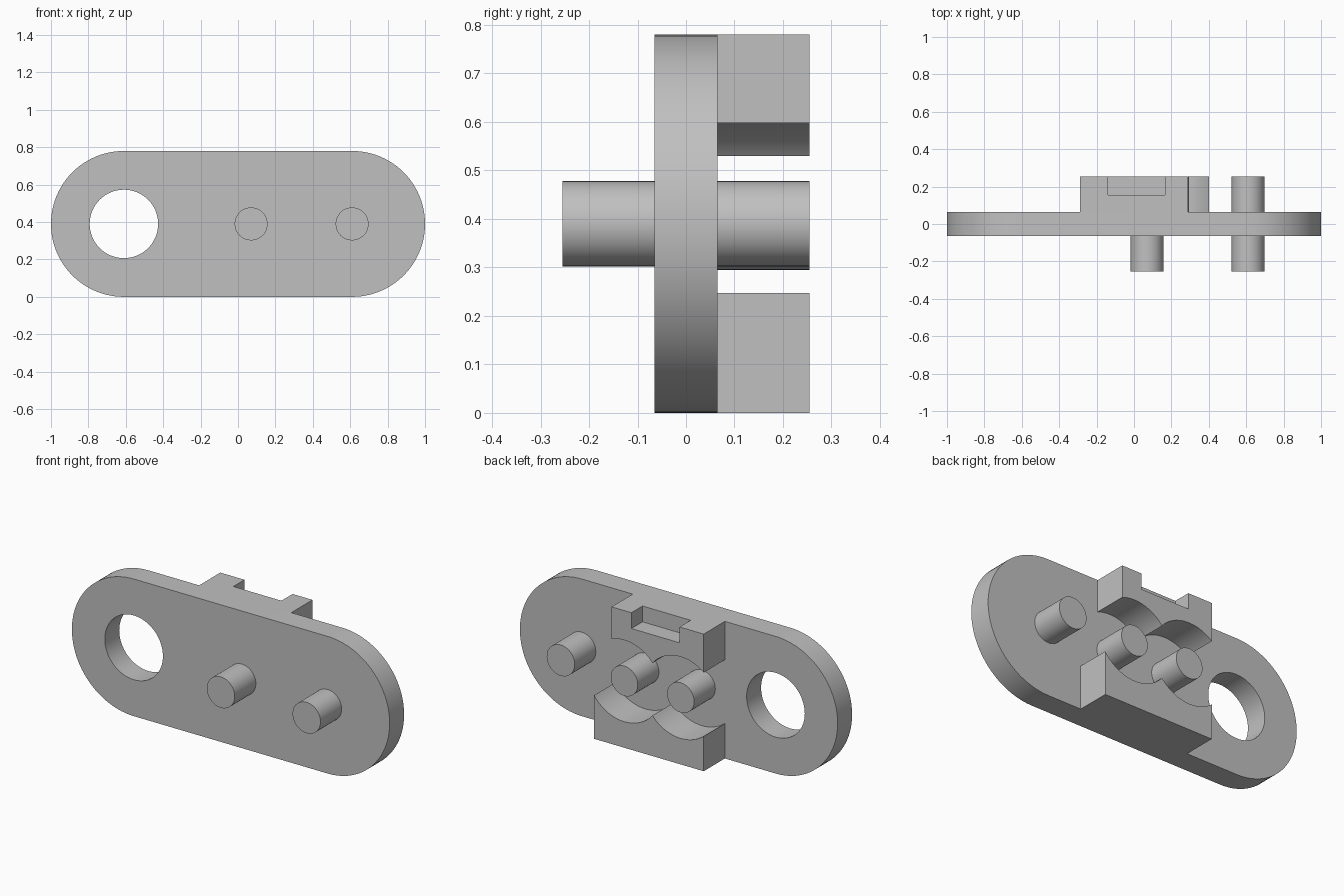
import bpy, bmesh
from math import sin, cos, pi, radians

cube = bpy.data.objects.get("Cube")
if cube:
    bpy.data.objects.remove(cube, do_unlink=True)

# Single plain grey
grey = bpy.data.materials.new("plain_grey")
grey.use_nodes = True
COLOUR = (0.53, 0.53, 0.53, 1)
grey.diffuse_color = COLOUR
grey.node_tree.nodes["Principled BSDF"].inputs["Base Color"].default_value = COLOUR

HEIGHT, END_X = 0.78, 0.61
R_END = HEIGHT / 2
FACE, BACK = 0.065, 0.255      # plate half thickness, reach of pins and blocks
PIN_R = 0.088
GEAR_X, GEAR_Z = (0.21, -0.145), 0.38
POCKET_R = 0.232


def arc(cx, cz, r, start, end, n):
    return [(cx + r * cos(start + (end - start) * i / n),
             cz + r * sin(start + (end - start) * i / n)) for i in range(n + 1)]


def circle(cx, cz, r, n=64):
    return arc(cx, cz, r, 0, 2 * pi, n)[:-1]


def rect(x0, x1, z0, z1):
    return [(x0, z0), (x1, z0), (x1, z1), (x0, z1)]


def prism(name, profile, y0, y1):
    """Extrude an x-z outline from y0 to y1."""
    bm = bmesh.new()
    face = bm.faces.new([bm.verts.new((x, y0, z)) for x, z in profile])
    grown = bmesh.ops.extrude_face_region(bm, geom=[face])["geom"]
    moved = [v for v in grown if isinstance(v, bmesh.types.BMVert)]
    bmesh.ops.translate(bm, verts=moved, vec=(0, y1 - y0, 0))
    bmesh.ops.recalc_face_normals(bm, faces=bm.faces)
    mesh = bpy.data.meshes.new(name)
    bm.to_mesh(mesh)
    bm.free()
    mesh.materials.append(grey)
    obj = bpy.data.objects.new(name, mesh)
    bpy.context.collection.objects.link(obj)
    return obj


def cut(obj, profile, y0, y1):
    """Subtract a prism and bake the result."""
    cutter = prism(obj.name + "_cutter", profile, y0, y1)
    cutter.hide_render = True
    mod = obj.modifiers.new("cut", "BOOLEAN")
    mod.operation, mod.solver, mod.object = "DIFFERENCE", "EXACT", cutter
    depsgraph = bpy.context.evaluated_depsgraph_get()
    result = bpy.data.meshes.new_from_object(obj.evaluated_get(depsgraph))
    obj.modifiers.clear()
    obj.data = result
    bpy.data.objects.remove(cutter, do_unlink=True)


parts = []

# Rounded plate with a through hole
outline = (arc(END_X, R_END, R_END, -pi / 2, pi / 2, 48)
           + arc(-END_X, R_END, R_END, pi / 2, 3 * pi / 2, 48))
plate = prism("plate", outline, -FACE, FACE)
cut(plate, circle(-END_X, R_END, 0.183), -0.2, 0.2)
parts.append(plate)

# Rear blocks, hollowed by two overlapping round pockets
upper = prism("upper_block", rect(-0.29, 0.29, 0.45, HEIGHT), FACE, BACK)
lower = prism("lower_block", rect(-0.29, 0.40, 0, 0.32), FACE, BACK)
for block in (upper, lower):
    for x in GEAR_X:
        cut(block, circle(x, GEAR_Z, POCKET_R, 96), 0, 0.4)
    parts.append(block)

# Notch in the top rear edge of the upper block
cut(upper, rect(-0.138, 0.165, 0.69, 0.9), 0.155, 0.4)

# Front pins and rear pins
for name, x, z, r, y0, y1 in (
        ("front_middle_pin", 0.07, R_END, PIN_R, -BACK, -FACE),
        ("front_end_pin", END_X, R_END, PIN_R, -BACK, -FACE),
        ("rear_end_pin", END_X, R_END, PIN_R, FACE, BACK),
        ("left_pocket_pin", GEAR_X[0], GEAR_Z, 0.085, FACE, BACK),
        ("right_pocket_pin", GEAR_X[1], GEAR_Z, 0.085, FACE, BACK)):
    parts.append(prism(name, circle(x, z, r, 48), y0, y1))

# Smooth curved walls, sharp edges
bpy.ops.object.select_all(action="DESELECT")
for obj in parts:
    obj.select_set(True)
bpy.context.view_layer.objects.active = plate
bpy.ops.object.shade_smooth_by_angle(angle=radians(30))
